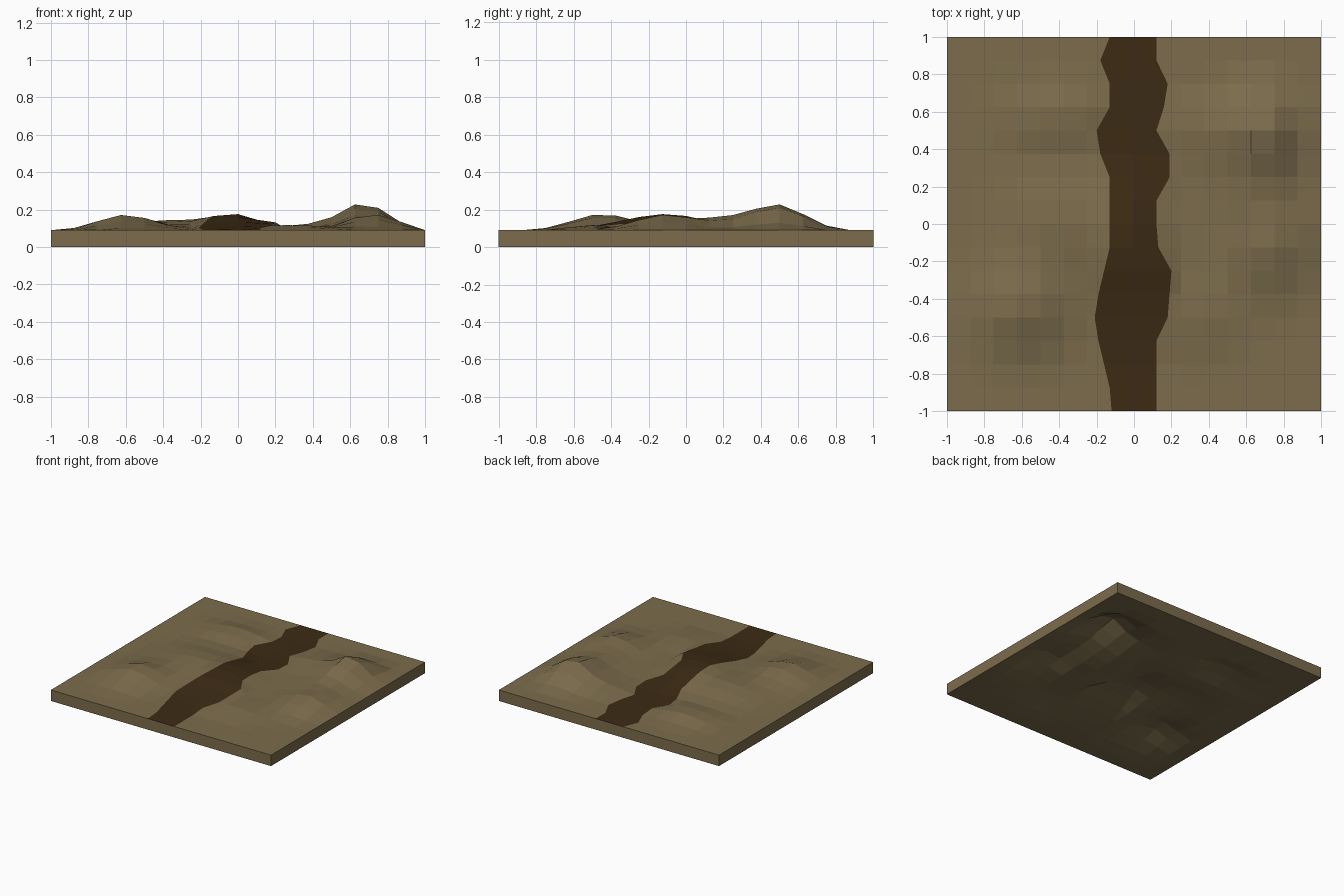
import bpy
import math

if "Cube" in bpy.data.objects:
    bpy.data.objects.remove(bpy.data.objects["Cube"])

N = 16                 # cells per side
STEP = 2 / N
THICK = 0.09

# hills: centre x, centre y, height, spread x, spread y
HILLS = [
    (0.67, 0.48, 0.150, 0.13, 0.15),
    (0.72, -0.11, 0.088, 0.14, 0.16),
    (0.62, 0.18, 0.045, 0.11, 0.10),
    (-0.60, -0.45, 0.090, 0.15, 0.16),
    (-0.02, -0.12, 0.085, 0.14, 0.22),
    (-0.42, 0.58, 0.050, 0.18, 0.11),
    (-0.40, 0.02, 0.055, 0.20, 0.18),
    (0.32, -0.50, 0.030, 0.18, 0.14),
    (0.32, 0.52, 0.030, 0.12, 0.12),
]

# wandering path edges, one x per grid row from front to back
LEFT = [-.12, -.13, -.16, -.19, -.21, -.19, -.16, -.13, -.13,
        -.13, -.13, -.18, -.20, -.13, -.13, -.18, -.13]
RIGHT = [.12, .12, .12, .12, .18, .19, .20, .13, .12,
         .12, .19, .19, .12, .16, .18, .12, .12]


def point(i, j):
    x, y = -1 + i * STEP, -1 + j * STEP
    h = sum(a * math.exp(-((x - cx) / sx) ** 2 / 2 - ((y - cy) / sy) ** 2 / 2)
            for cx, cy, a, sx, sy in HILLS)
    h = max(0, h - 0.004)
    if i in (0, N) or j in (0, N):
        h = 0
    if i == N // 2 - 1:
        x = LEFT[j]
    elif i == N // 2 + 1:
        x = RIGHT[j]
    return x, y, h


def material(name, color):
    m = bpy.data.materials.new(name)
    m.diffuse_color = (*color, 1)
    m.use_nodes = True
    m.node_tree.nodes["Principled BSDF"].inputs["Base Color"].default_value = m.diffuse_color
    return m


def make(name, verts, faces, mat):
    mesh = bpy.data.meshes.new(name)
    used = sorted({v for f in faces for v in f})
    remap = {v: k for k, v in enumerate(used)}
    mesh.from_pydata([verts[v] for v in used], [],
                     [[remap[v] for v in f] for f in faces])
    mesh.materials.append(mat)
    ob = bpy.data.objects.new(name, mesh)
    bpy.context.collection.objects.link(ob)
    return ob


# shared grid: underside sheet, then the same sheet lifted by the thickness
W = N + 1
low = [point(i, j) for j in range(W) for i in range(W)]
verts = low + [(x, y, z + THICK) for x, y, z in low]
UP = W * W

ground, path = [], []
for j in range(N):
    for i in range(N):
        a = j * W + i
        quad = [a, a + 1, a + W + 1, a + W]
        ground.append(quad[::-1])
        strip = path if i in (N // 2 - 1, N // 2) else ground
        strip.append([v + UP for v in quad])

# side walls
for k in range(N):
    edges = [(k, k + 1), (N * W + k + 1, N * W + k),
             ((k + 1) * W, k * W), (k * W + N, (k + 1) * W + N)]
    for a, b in edges:
        ground.append([a, b, b + UP, a + UP])

make("ground", verts, ground, material("earth", (0.20, 0.15, 0.072)))
make("path", verts, path, material("dark_soil", (0.045, 0.024, 0.007)))
